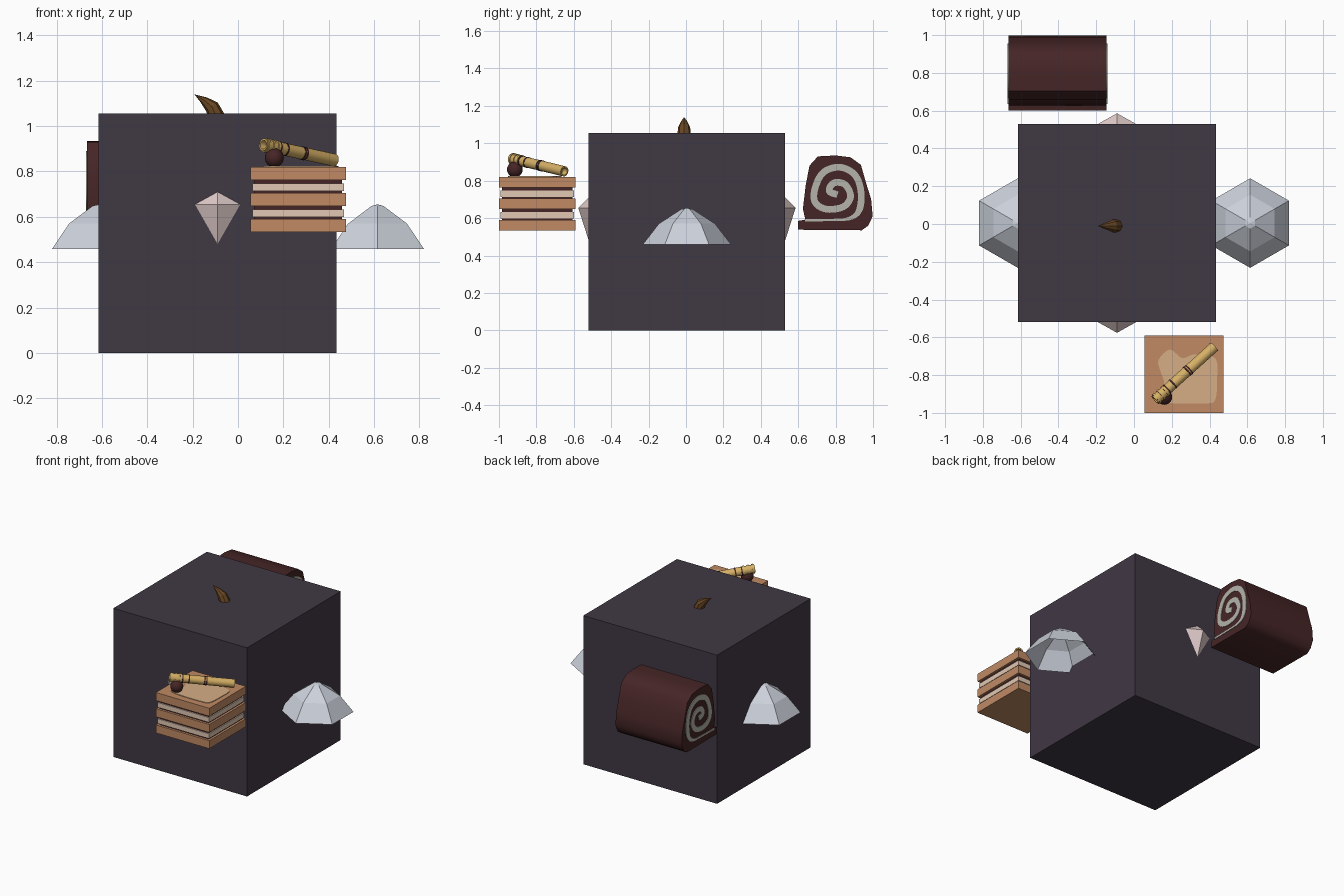
import bpy, bmesh, math
from mathutils import Vector

if "Cube" in bpy.data.objects:
    bpy.data.objects.remove(bpy.data.objects["Cube"], do_unlink=True)


def mat(name, r, g, b):
    lin = [(c / 255 / 12.92) if c < 11 else ((c / 255 + 0.055) / 1.055) ** 2.4 for c in (r, g, b)]
    m = bpy.data.materials.new(name)
    m.use_nodes = True
    m.diffuse_color = (*lin, 1)
    m.node_tree.nodes["Principled BSDF"].inputs["Base Color"].default_value = (*lin, 1)
    return m


SLATE = mat("dark slate", 64, 56, 68)
SILVER = mat("pale silver", 204, 209, 219)
PINK = mat("pale pink", 222, 202, 200)
HORN = mat("horn brown", 104, 70, 34)
SPONGE = mat("sponge tan", 192, 138, 100)
GLAZE = mat("light glaze", 214, 174, 134)
FILLING = mat("filling cream", 226, 200, 180)
CHOC = mat("dark chocolate", 70, 37, 38)
GOLD = mat("wafer gold", 214, 176, 102)
SWIRL = mat("swirl cream", 180, 180, 170)


def finish(name, bm, material, smooth=None, thick=0):
    bmesh.ops.recalc_face_normals(bm, faces=bm.faces)
    mesh = bpy.data.meshes.new(name)
    bm.to_mesh(mesh)
    bm.free()
    mesh.materials.append(material)
    ob = bpy.data.objects.new(name, mesh)
    bpy.context.collection.objects.link(ob)
    if smooth:
        mesh.polygons.foreach_set("use_smooth", [True] * len(mesh.polygons))
        mesh.set_sharp_from_angle(angle=math.radians(smooth))
    if thick:
        mod = ob.modifiers.new("thickness", "SOLIDIFY")
        mod.thickness = thick
        mod.offset = 0
    return ob


def box(name, lo, hi, material):
    bm = bmesh.new()
    bmesh.ops.create_cube(bm, size=1)
    for v in bm.verts:
        v.co = [l + (c + 0.5) * (h - l) for l, h, c in zip(lo, hi, v.co)]
    return finish(name, bm, material)


def loft(name, rings, n, axis, material, smooth=None, caps=(True, True), turn=0.0, squash=1.0):
    """Join round sections, each a (centre, radius), set square to axis."""
    axis = Vector(axis).normalized()
    side = Vector((1, 0, 0)) if abs(axis.z) > 0.9 else axis.cross((0, 0, 1)).normalized()
    up = axis.cross(side)
    bm = bmesh.new()
    loops = []
    for centre, r in rings:
        angles = [turn + math.tau * i / n for i in range(n)]
        loops.append([bm.verts.new(Vector(centre) + r * (math.cos(a) * side + squash * math.sin(a) * up))
                      for a in angles])
    for a, b in zip(loops, loops[1:]):
        for i in range(n):
            j = (i + 1) % n
            bm.faces.new((a[i], a[j], b[j], b[i]))
    if caps[0]:
        bm.faces.new(loops[0])
    if caps[1]:
        bm.faces.new(loops[-1])
    bmesh.ops.remove_doubles(bm, verts=bm.verts, dist=0.0005)
    return finish(name, bm, material, smooth)


def prism(name, points, offset, material, smooth=None):
    bm = bmesh.new()
    face = bm.faces.new([bm.verts.new(p) for p in points])
    new = bmesh.ops.extrude_face_region(bm, geom=[face])["geom"]
    bmesh.ops.translate(bm, verts=[v for v in new if isinstance(v, bmesh.types.BMVert)], vec=offset)
    return finish(name, bm, material, smooth)


def spline(pts, steps, closed=False):
    """Smooth a list of 2D points."""
    pts = [Vector(p) for p in pts]
    n = len(pts)
    out = []
    for i in range(n if closed else n - 1):
        pick = (lambda k: pts[k % n]) if closed else (lambda k: pts[min(max(k, 0), n - 1)])
        a, b, c, d = (pick(i + k) for k in (-1, 0, 1, 2))
        for s in range(steps):
            t = s / steps
            out.append(0.5 * (2 * b + (c - a) * t + (2 * a - 5 * b + 4 * c - d) * t * t
                              + (3 * b - a - 3 * c + d) * t ** 3))
    return out if closed else out + [pts[-1]]


# Main block
CX, CY = -0.09, 0.005
box("body_block", (-0.615, -0.52, 0), (0.435, 0.53, 1.055), SLATE)

# Open six-sided domes on both sides
for label, x in (("left", 0.615), ("right", -0.615)):
    profile = ((0.458, 0.237), (0.57, 0.15), (0.648, 0.03), (0.655, 0))
    loft(label + "_dome", [((x, CY, z), r) for z, r in profile], 6, (0, 0, 1), SILVER,
         caps=(False, False), turn=math.pi / 6)

# Faceted gems on the front and back faces
for label, y in (("front", -0.52), ("back", 0.53)):
    loft(label + "_gem", [((CX, y, z), r) for z, r in ((0.48, 0), (0.655, 0.1), (0.71, 0))],
         4, (0, 0, 1), PINK, caps=(False, False), squash=0.56)

# Bent horn on top
loft("top_horn", [((-0.09, -0.01, 1.03), 0.038), ((-0.115, -0.01, 1.085), 0.032),
                  ((-0.15, -0.01, 1.115), 0.018), ((-0.192, -0.01, 1.14), 0)],
     8, (-0.6, 0, 0.8), HORN, caps=(True, False))

# Layered cake
X0, X1, Y0, Y1 = 0.055, 0.475, -1.0, -0.59


def layer(name, z0, z1, inset, material):
    box(name, (X0 + inset, Y0 + inset, z0), (X1 - inset, Y1 - inset, z1), material)


for i, z in enumerate((0.533, 0.648, 0.763)):
    layer(f"sponge_layer_{i + 1}", z, z + 0.057, 0, SPONGE)
    if i < 2:
        layer(f"chocolate_layer_{i + 1}", z + 0.057, z + 0.115, 0.016, CHOC)
        layer(f"filling_layer_{i + 1}", z + 0.066, z + 0.1, 0.008, FILLING)

# Glaze patch on the cake
patch = [(0.13, -0.72), (0.19, -0.665), (0.255, -0.71), (0.32, -0.69), (0.43, -0.71), (0.44, -0.82),
         (0.43, -0.93), (0.375, -0.95), (0.165, -0.945), (0.11, -0.9), (0.16, -0.85), (0.14, -0.78)]
prism("glaze_patch", [(p.x, p.y, 0.819) for p in spline(patch, 4, True)], (0, 0, 0.005), GLAZE)

# Berry
bm = bmesh.new()
bmesh.ops.create_uvsphere(bm, u_segments=20, v_segments=12, radius=0.042)
bmesh.ops.translate(bm, verts=bm.verts, vec=(0.16, -0.915, 0.86))
finish("berry", bm, CHOC, 60)

# Rolled wafer stick with dark bands and a ridged end
A, B = Vector((0.112, -0.932, 0.918)), Vector((0.425, -0.65, 0.85))
D = (B - A).normalized()
loft("wafer_stick", [(A + 0.03 * D, 0.017), (A, 0.02), (A, 0.028), (B, 0.028), (B, 0.02), (B - 0.03 * D, 0.017)],
     16, D, GOLD, 40)


def band(name, t, half, radius, material):
    c = A.lerp(B, t)
    loft(name, [(c - half * D, 0.026), (c - half * D, radius), (c + half * D, radius), (c + half * D, 0.026)],
         16, D, material, 40, (False, False))


for i, t in enumerate((0.2, 0.3, 0.54, 0.57)):
    band(f"wafer_dark_band_{i + 1}", t, 0.004, 0.03, CHOC)
for i, t in enumerate((0.03, 0.1, 0.17)):
    band(f"wafer_ridge_{i + 1}", t, 0.006, 0.032, GOLD)

# Rolled cake with a loose lower flap
RX0, RX1 = -0.665, -0.145
outline = [(0.6, 0.538), (0.94, 0.535), (0.975, 0.56), (0.998, 0.61), (0.99, 0.7), (0.962, 0.79),
           (0.935, 0.885), (0.88, 0.925), (0.8, 0.935), (0.705, 0.93), (0.66, 0.88), (0.64, 0.775),
           (0.625, 0.65), (0.638, 0.592), (0.6, 0.585)]
prism("roll_cake", [(RX0, y, z) for y, z in outline], (RX1 - RX0, 0, 0), CHOC, 40)

# Cream swirl on both ends of the roll
swirl = [(0.635, 0.588), (0.76, 0.59), (0.87, 0.597), (0.925, 0.64), (0.936, 0.738), (0.904, 0.83),
         (0.824, 0.872), (0.735, 0.845), (0.69, 0.76), (0.69, 0.685), (0.75, 0.648), (0.84, 0.66),
         (0.88, 0.715), (0.85, 0.78), (0.79, 0.788), (0.765, 0.745), (0.81, 0.725)]
path = spline(swirl, 5)
for label, x in (("left", RX1 + 0.001), ("right", RX0 - 0.001)):
    bm = bmesh.new()
    previous = None
    for i, p in enumerate(path):
        d = (path[min(i + 1, len(path) - 1)] - path[max(i - 1, 0)]).normalized()
        w = 0.006 + 0.012 * min(1, max(0, (i - 8) / 8))
        pair = [bm.verts.new((x, p.x - s * d.y * w, p.y + s * d.x * w)) for s in (-1, 1)]
        if previous:
            bm.faces.new((previous[0], previous[1], pair[1], pair[0]))
        previous = pair
    finish(label + "_cream_swirl", bm, SWIRL, thick=0.006)
